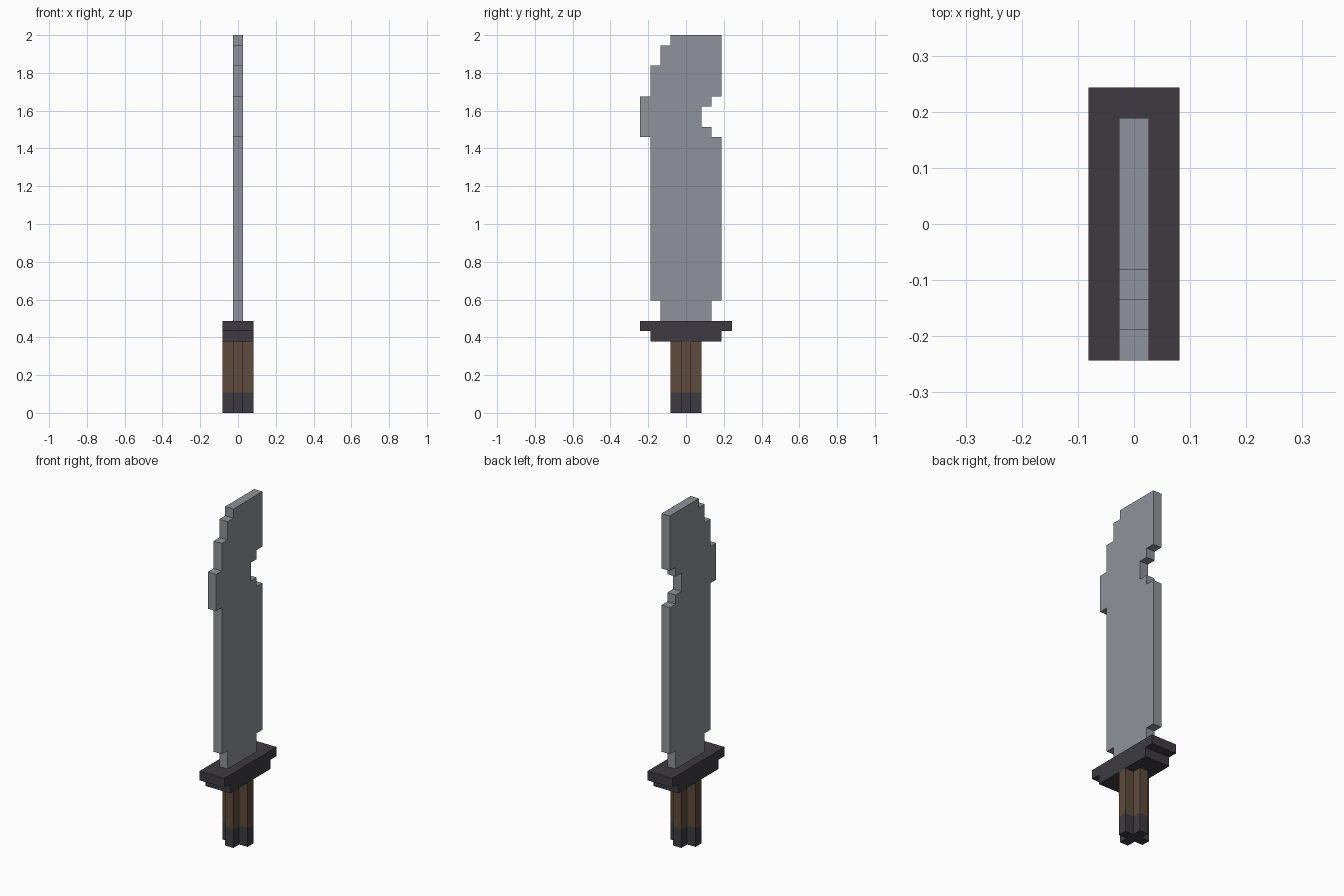
import bpy, bmesh
from mathutils import Vector

cube = bpy.data.objects.get("Cube")
if cube:
    bpy.data.objects.remove(cube, do_unlink=True)

U = 2 / 37  # one block unit


def material(name, rgb):
    m = bpy.data.materials.new(name)
    m.use_nodes = True
    m.diffuse_color = (*rgb, 1)
    bsdf = next(n for n in m.node_tree.nodes if n.type == 'BSDF_PRINCIPLED')
    bsdf.inputs["Base Color"].default_value = (*rgb, 1)
    bsdf.inputs["Roughness"].default_value = 0.8
    return m


steel = material("steel grey", (0.275, 0.287, 0.319))
iron = material("dark iron", (0.047, 0.044, 0.053))
wood = material("brown wood", (0.112, 0.072, 0.045))


def extrude(name, points, offset, mat):
    """Extrude a closed outline, given in block units, along an offset."""
    bm = bmesh.new()
    face = bm.faces.new([bm.verts.new(Vector(p) * U) for p in points])
    out = bmesh.ops.extrude_face_region(bm, geom=[face])
    moved = [g for g in out["geom"] if isinstance(g, bmesh.types.BMVert)]
    bmesh.ops.translate(bm, verts=moved, vec=Vector(offset) * U)
    bmesh.ops.recalc_face_normals(bm, faces=bm.faces)
    mesh = bpy.data.meshes.new(name)
    bm.to_mesh(mesh)
    bm.free()
    mesh.materials.append(mat)
    obj = bpy.data.objects.new(name, mesh)
    bpy.context.collection.objects.link(obj)
    return obj


def stepped(rows):
    """Turn (y_min, y_max, z_low, z_high) rows into a stepped outline."""
    front = [(a, z) for a, b, lo, hi in rows for z in (lo, hi)]
    back = [(b, z) for a, b, lo, hi in rows for z in (lo, hi)]
    loop = front + back[::-1]
    # Drop repeated and collinear points
    loop = [p for i, p in enumerate(loop) if p != loop[i - 1]]
    n = len(loop)
    return [p for i, p in enumerate(loop)
            if not any(loop[i - 1][k] == p[k] == loop[(i + 1) % n][k] for k in (0, 1))]


def side_part(name, rows, half, mat):
    points = [(-half, y, z) for y, z in stepped(rows)]
    return extrude(name, points, (2 * half, 0, 0), mat)


# Blade with hooked notch, front bump and stepped tip
side_part("blade", [
    (-2.5, 2.5, 9, 11),
    (-3.5, 3.5, 11, 27),
    (-4.5, 2.5, 27, 28),
    (-4.5, 1.5, 28, 30),
    (-4.5, 2.5, 30, 31),
    (-3.5, 3.5, 31, 34),
    (-2.5, 3.5, 34, 36),
    (-1.5, 3.5, 36, 37),
], 0.5, steel)

# Two-tier guard
side_part("guard", [(-3.5, 3.5, 7, 8), (-4.5, 4.5, 8, 9)], 1.5, iron)

# Cross-shaped grip and pommel
cross = stepped([(-0.5, 0.5, -1.5, -0.5), (-1.5, 1.5, -0.5, 0.5), (-0.5, 0.5, 0.5, 1.5)])
for name, low, high, mat in (("pommel", 0, 2, iron), ("grip", 2, 7, wood)):
    extrude(name, [(x, y, low) for x, y in cross], (0, 0, high - low), mat)
